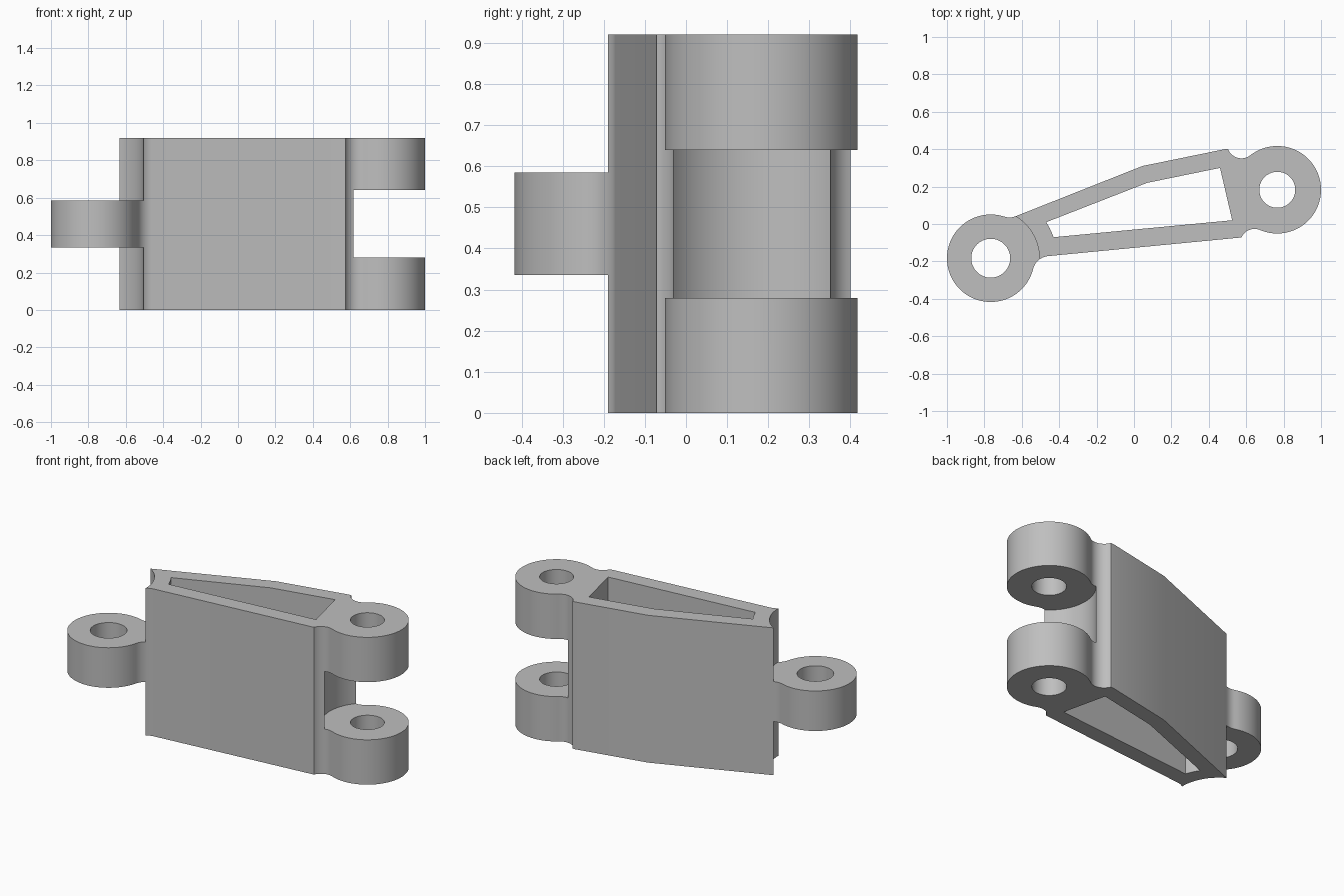
import bpy
import bmesh
from math import cos, sin, radians

cube = bpy.data.objects.get("Cube")
if cube:
    bpy.data.objects.remove(cube, do_unlink=True)

HEIGHT = 0.92
KNUCKLE_R = 0.234
CLEARANCE_R = 0.26
LEFT_PIN = (0.766, 0.183)
RIGHT_PIN = (-0.766, -0.183)

steel = bpy.data.materials.new("plain grey")
steel.use_nodes = True
GREY = (0.52, 0.52, 0.52, 1)
steel.diffuse_color = GREY
steel.node_tree.nodes["Principled BSDF"].inputs["Base Color"].default_value = GREY


def polar(centre, radius, angle):
    a = radians(angle)
    return (centre[0] + radius * cos(a), centre[1] + radius * sin(a))


def arc(centre, radius, start, end, steps):
    return [polar(centre, radius, start + (end - start) * i / steps)
            for i in range(steps + 1)]


def prism(name, outline, low, high):
    """Extrude a counter-clockwise outline from low to high."""
    bm = bmesh.new()
    base = bm.faces.new([bm.verts.new((x, y, low)) for x, y in outline])
    top = bmesh.ops.extrude_face_region(bm, geom=[base])["geom"]
    bmesh.ops.translate(bm, vec=(0, 0, high - low),
                        verts=[v for v in top if isinstance(v, bmesh.types.BMVert)])
    bmesh.ops.recalc_face_normals(bm, faces=bm.faces)
    mesh = bpy.data.meshes.new(name)
    bm.to_mesh(mesh)
    bm.free()
    mesh.materials.append(steel)
    obj = bpy.data.objects.new(name, mesh)
    bpy.context.collection.objects.link(obj)
    return obj


def disc(centre, radius, steps=96):
    return arc(centre, radius, 0, 360, steps)[:-1]


def cut(target, outline, low=-0.1, high=HEIGHT + 0.1):
    """Subtract a prism from the target and discard the cutter."""
    cutter = prism("cutter", outline, low, high)
    cutter.hide_render = True
    mod = target.modifiers.new("cut", 'BOOLEAN')
    mod.operation = 'DIFFERENCE'
    mod.solver = 'EXACT'
    mod.object = cutter
    bpy.context.view_layer.objects.active = target
    bpy.ops.object.modifier_apply(modifier=mod.name)
    bpy.data.objects.remove(cutter, do_unlink=True)


# Full silhouette: two round knuckles blended into a tapered body
FILLET_A, FILLET_B = 0.09, 0.077
lower_right = polar(RIGHT_PIN, KNUCKLE_R + FILLET_A, -14)
upper_right = polar(RIGHT_PIN, KNUCKLE_R + FILLET_A, 72)
lower_left = polar(LEFT_PIN, KNUCKLE_R + FILLET_B, -113)
upper_left = polar(LEFT_PIN, KNUCKLE_R + FILLET_B, 128)

outline = arc(RIGHT_PIN, KNUCKLE_R, 72, 346, 72)
outline += arc(lower_right, FILLET_A, 166, 96, 10)[1:]
outline += arc(lower_left, FILLET_B, 156, 67, 12)
outline += arc(LEFT_PIN, KNUCKLE_R, -113, 128, 64)[1:]
outline += arc(upper_left, FILLET_B, 308, 201, 14)[1:]
outline += [(0.485, 0.4), (0.045, 0.31)]
outline += arc(upper_right, FILLET_A, 291, 252, 6)[:-1]
link = prism("hinge_link", outline, 0, HEIGHT)

# Hollow through the body
cavity = [(0.525, 0.02), (0.46, 0.3), (0.07, 0.22)]
cavity += arc(RIGHT_PIN, 0.354, 33, 18.5, 5)
cut(link, cavity)

# Pin holes
cut(link, disc(RIGHT_PIN, 0.104, 64))
cut(link, disc(LEFT_PIN, 0.096, 64))

# Clearance above and below the single knuckle, and between the paired ones
cut(link, disc(RIGHT_PIN, CLEARANCE_R), high=0.335)
cut(link, disc(RIGHT_PIN, CLEARANCE_R), low=0.585)
cut(link, disc(LEFT_PIN, CLEARANCE_R), low=0.28, high=0.64)

# Smooth the round walls, keep the edges crisp
bpy.ops.object.select_all(action='DESELECT')
link.select_set(True)
bpy.context.view_layer.objects.active = link
bpy.ops.object.shade_smooth_by_angle(angle=radians(20))
